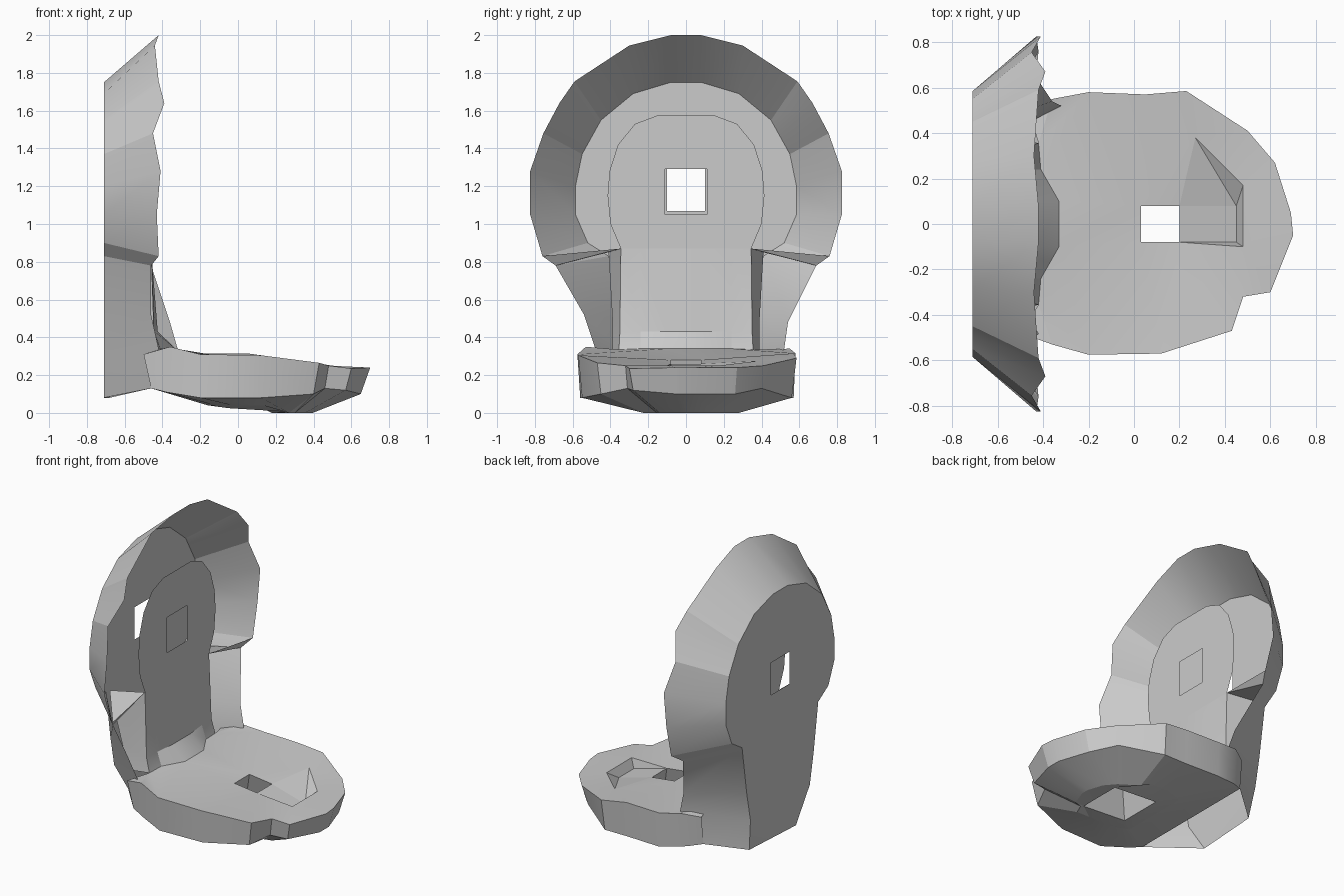
import bpy, bmesh, math
from mathutils import Vector

cube = bpy.data.objects.get("Cube")
if cube:
    bpy.data.objects.remove(cube, do_unlink=True)

grey = bpy.data.materials.new("plain_grey")
grey.use_nodes = True
grey.diffuse_color = (0.6, 0.6, 0.6, 1)
grey.node_tree.nodes["Principled BSDF"].inputs["Base Color"].default_value = (0.6, 0.6, 0.6, 1)
parts = []


def finish(name, bm):
    bmesh.ops.remove_doubles(bm, verts=bm.verts, dist=0.0005)
    mesh = bpy.data.meshes.new(name)
    bm.to_mesh(mesh)
    bm.free()
    mesh.materials.append(grey)
    obj = bpy.data.objects.new(name, mesh)
    bpy.context.collection.objects.link(obj)
    parts.append(obj)


def flip(points):
    return [(x, -y, z) for x, y, z in points]


def both(half):
    """Half outline on +y, continued by its mirror image."""
    return flip(half)[::-1] + list(half)


def square(x0, x1, half, z0, z1):
    return [(x0, -half, z0), (x1, -half, z1), (x1, half, z1), (x0, half, z0)]


def window(x, half, z0, z1):
    return [(x, -half, z0), (x, half, z0), (x, half, z1), (x, -half, z1)]


def loft(name, rings, closed=False):
    """Skin between outlines that have equal point counts."""
    bm = bmesh.new()
    rows = [[bm.verts.new(p) for p in ring] for ring in rings]
    for a, b in zip(rows, rows[1:]):
        n = len(a)
        for i in range(n if closed else n - 1):
            j = (i + 1) % n
            bm.faces.new((a[i], a[j], b[j], b[i]))
    bmesh.ops.recalc_face_normals(bm, faces=bm.faces)
    finish(name, bm)


def sheet(name, loops, normal):
    """Flat-ish sheet bounded by an outline and holes."""
    bm = bmesh.new()
    edges = []
    for loop in loops:
        vs = [bm.verts.new(p) for p in loop]
        edges += [bm.edges.new((vs[i - 1], vs[i])) for i in range(len(vs))]
    bmesh.ops.triangle_fill(bm, use_beauty=True, edges=edges, normal=Vector(normal))
    for f in bm.faces:
        f.normal_update()
        if f.normal.dot(Vector(normal)) < 0:
            f.normal_flip()
    finish(name, bm)


# Back plate with its square opening; the foot corners are uneven
back = [(-0.71, y, z) for y, z in (
    (0.08, 1.75), (0.28, 1.69), (0.45, 1.55), (0.5, 1.46), (0.55, 1.37), (0.585, 1.2),
    (0.585, 1.05), (0.52, 0.9), (0.41, 0.83), (0.36, 0.5), (0.32, 0.3))]
back_line = [(-0.71, -0.17, 0.08)] + both(back) + [(-0.68, 0.29, 0.08)]
sheet("back_plate", [back_line, window(-0.71, 0.1, 1.07, 1.29)], (-1, 0, 0))

# Flared shell round the back, running down into the flanks
rim = [(-0.42, 0.08, 2), (-0.44, 0.3, 1.945), (-0.42, 0.59, 1.755), (-0.39, 0.67, 1.64),
       (-0.45, 0.755, 1.48), (-0.41, 0.825, 1.28), (-0.43, 0.825, 1.05), (-0.42, 0.76, 0.83),
       (-0.46, 0.69, 0.78)]
flank_right = [(-0.46, 0.54, 0.52), (-0.42, 0.48, 0.34), (-0.46, 0.47, 0.13)]
flank_left = [(-0.36, 0.54, 0.48), (-0.32, 0.52, 0.34), (-0.46, 0.47, 0.13)]
loft("flared_shell", [back_line, flip(rim + flank_right)[::-1] + rim + flank_left])

# Upright front panel: round head
head = [(-0.46, y, z) for y, z in (
    (0.15, 1.575), (0.27, 1.53), (0.36, 1.42), (0.405, 1.28), (0.415, 1.15), (0.4, 1.0))]
neck_top = [(-0.46, 0.1, 0.87), (-0.46, 0.24, 0.87), (-0.46, 0.345, 0.87)]
sheet("front_panel", [both(head) + neck_top[::-1] + flip(neck_top),
                      window(-0.46, 0.11, 1.05, 1.29)], (1, 0, 0))

# Straight neck, curving forward in the middle just above the seat
waist = [(-0.425, 0.1, 0.43), (-0.44, 0.24, 0.43), (-0.445, 0.35, 0.43)]
foot = [(-0.33, 0.1, 0.34), (-0.41, 0.24, 0.34), (-0.42, 0.355, 0.335)]
loft("front_neck", [both(neck_top), both(waist), both(foot)])

# Walls and ledges joining the neck to the shell, on both sides
for side, mirror in (("left", list), ("right", flip)):
    front_edge = [neck_top[2], waist[2], foot[2]]
    rear_edge = [(-0.68, 0.41, 0.85), (-0.6, 0.39, 0.5), (-0.55, 0.39, 0.335)]
    loft(side + "_neck_wall", [mirror(front_edge), mirror(rear_edge)])
    sheet(side + "_ledge", [mirror([neck_top[2], rim[7], rim[8], rear_edge[0]])], (0, 0, 1))

# Seat top with through hole and sloping pocket
top = [(-0.5, -0.48, 0.31), (-0.36, -0.53, 0.35), (-0.2, -0.575, 0.31), (0.12, -0.57, 0.305),
       (0.43, -0.47, 0.265), (0.48, -0.32, 0.25), (0.6, -0.3, 0.235), (0.7, -0.05, 0.24),
       (0.69, 0.05, 0.24), (0.62, 0.27, 0.24), (0.5, 0.41, 0.25), (0.23, 0.585, 0.29),
       (0.05, 0.57, 0.315), (-0.2, 0.58, 0.315), (-0.36, 0.55, 0.34), (-0.46, 0.49, 0.32)]
pocket = [(0.03, -0.08, 0.28), (0.2, -0.08, 0.26), (0.48, -0.1, 0.25), (0.48, 0.17, 0.25),
          (0.27, 0.38, 0.275), (0.2, 0.08, 0.26), (0.03, 0.08, 0.28)]
sheet("seat_top", [top + foot[::-1] + flip(foot), pocket], (0, 0, 1))
ramp = square(0.2, 0.45, 0.08, 0.26, 0.19)
sheet("pocket_ramp", [ramp], (0, 0, 1))
loft("pocket_wall", [pocket[1:6], [ramp[0], ramp[1], ramp[2], ramp[2], ramp[3]]])

# Seat side wall
low = [(-0.46, -0.47, 0.13), (-0.38, -0.5, 0.11), (-0.2, -0.56, 0.08), (0.12, -0.55, 0.08),
       (0.4, -0.45, 0.1), (0.46, -0.31, 0.13), (0.57, -0.28, 0.12), (0.65, -0.05, 0.1),
       (0.65, 0.05, 0.1), (0.58, 0.26, 0.1), (0.46, 0.4, 0.13), (0.22, 0.56, 0.08),
       (0.05, 0.56, 0.08), (-0.2, 0.57, 0.08), (-0.37, 0.52, 0.11), (-0.46, 0.47, 0.13)]
loft("seat_side", [top, low])

# Seat underside: sloping band, flat keel with a hole, and the hole walls
keel = [(0.07 + 0.5 * x, 0.5 * y, 0.0 if x > 0.2 else 0.04) for x, y, z in low]
loft("seat_underside", [low, keel], closed=True)
under_hole = square(-0.05, 0.28, 0.15, 0.025, 0.005)
sheet("seat_keel", [keel, under_hole], (0, 0, -1))
loft("seat_hole_wall", [square(0.03, 0.2, 0.08, 0.28, 0.26), under_hole], closed=True)

# Shade smooth but keep the facets crisp
bpy.ops.object.select_all(action='DESELECT')
for obj in parts:
    obj.select_set(True)
bpy.context.view_layer.objects.active = parts[0]
bpy.ops.object.shade_smooth_by_angle(angle=math.radians(20))
